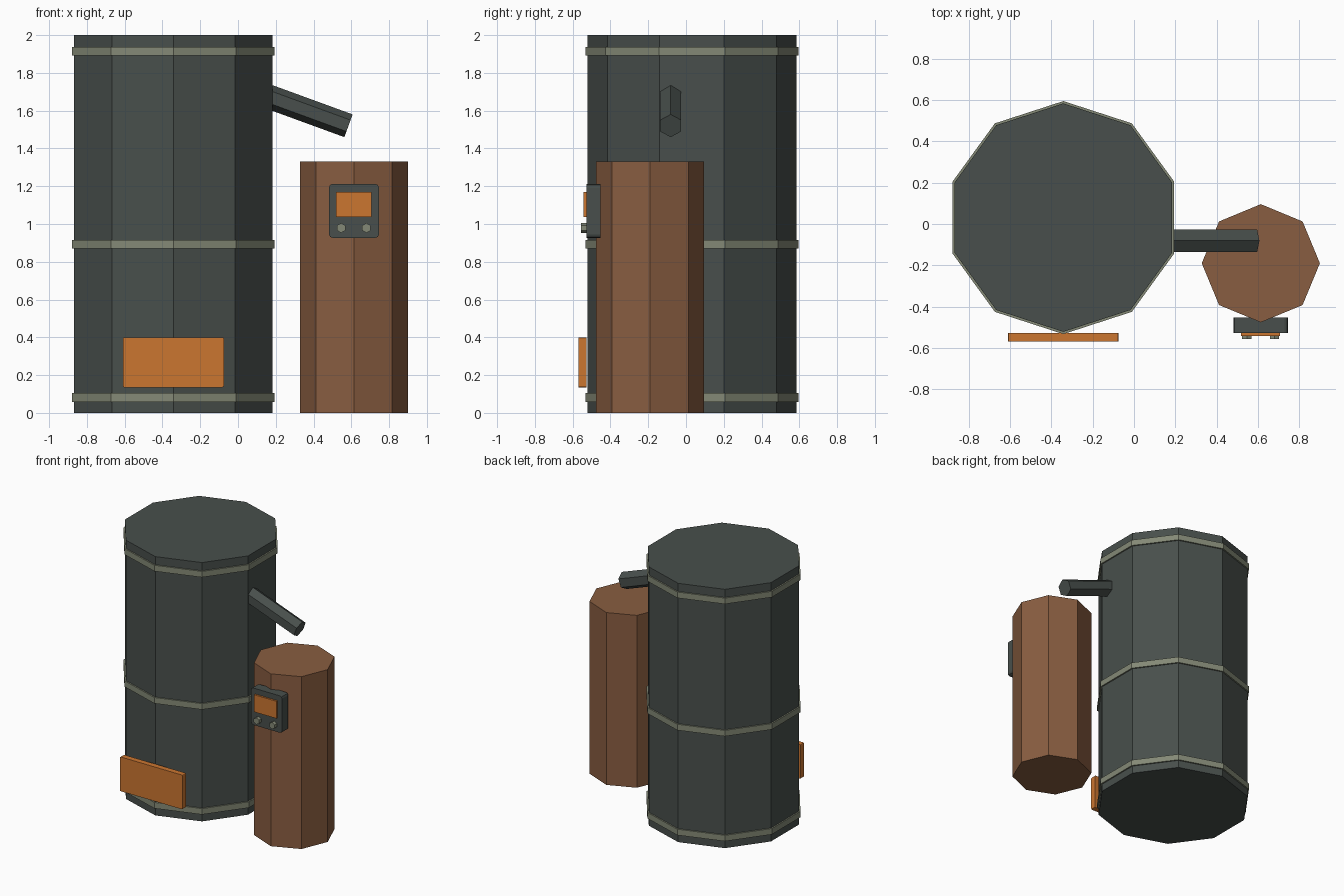
import bpy, bmesh, math
from mathutils import Matrix, Vector

if "Cube" in bpy.data.objects:
    bpy.data.objects.remove(bpy.data.objects["Cube"])


def material(name, rgb):
    m = bpy.data.materials.new(name)
    m.diffuse_color = (*rgb, 1)
    m.use_nodes = True
    m.node_tree.nodes["Principled BSDF"].inputs["Base Color"].default_value = m.diffuse_color
    return m


DARK = material("dark_metal", (0.065, 0.078, 0.072))
BROWN = material("brown_barrel", (0.25, 0.11, 0.052))
ORANGE = material("orange_paint", (0.60, 0.18, 0.03))
STEEL = material("pale_steel", (0.23, 0.25, 0.18))


def finish(name, bm, mat):
    bmesh.ops.recalc_face_normals(bm, faces=bm.faces)
    me = bpy.data.meshes.new(name)
    bm.to_mesh(me)
    bm.free()
    me.materials.append(mat)
    ob = bpy.data.objects.new(name, me)
    bpy.context.collection.objects.link(ob)
    return ob


def prism(name, sides, r, start, end, mat, spin=0.0):
    """Flat-sided cylinder between two points."""
    a, b = Vector(start), Vector(end)
    d = b - a
    bm = bmesh.new()
    bmesh.ops.create_cone(bm, cap_ends=True, segments=sides, radius1=r, radius2=r,
                          depth=d.length, matrix=Matrix.Rotation(spin, 4, 'Z'))
    rot = d.to_track_quat('Z', 'Y').to_matrix().to_4x4()
    bm.transform(Matrix.Translation((a + b) / 2) @ rot)
    return finish(name, bm, mat)


def plate(name, x, y, z, cut, mat):
    """Box with the four corners of its front outline bevelled."""
    bm = bmesh.new()
    bmesh.ops.create_cube(bm, size=1)
    size = [v[1] - v[0] for v in (x, y, z)]
    mid = [(v[0] + v[1]) / 2 for v in (x, y, z)]
    bm.transform(Matrix.Translation(mid) @ Matrix.Diagonal((*size, 1)))
    if cut:
        edges = [e for e in bm.edges
                 if abs(e.verts[0].co.y - e.verts[1].co.y) > 1e-4]
        bmesh.ops.bevel(bm, geom=edges, offset=cut, segments=2,
                        profile=0.5, affect='EDGES')
    return finish(name, bm, mat)


# Ten-sided tank with three hoops
TX, TY = -0.342, 0.031
prism("tank", 10, 0.553, (TX, TY, 0), (TX, TY, 2), DARK, math.pi / 10 * 0)
for label, z in (("lower", 0.058), ("middle", 0.869), ("upper", 1.891)):
    prism(f"{label}_hoop", 10, 0.564, (TX, TY, z), (TX, TY, z + 0.046), STEEL)

# Orange plate in front of the tank
plate("tank_plate", (-0.61, -0.075), (-0.57, -0.527), (0.135, 0.40), 0.008, ORANGE)

# Sloping six-sided spout
prism("spout", 6, 0.064, (0.155, -0.081, 1.677), (0.585, -0.081, 1.52), DARK)

# Eight-sided barrel
prism("barrel", 8, 0.286, (0.614, -0.19, 0), (0.614, -0.19, 1.332), BROWN)

# Control box with screen and two knobs
plate("control_box", (0.482, 0.746), (-0.528, -0.453), (0.927, 1.212), 0.018, DARK)
plate("control_screen", (0.518, 0.708), (-0.542, -0.52), (1.037, 1.17), 0, ORANGE)
for label, x in (("left", 0.546), ("right", 0.68)):
    prism(f"{label}_knob", 6, 0.026, (x, -0.52, 0.979), (x, -0.557, 0.979), STEEL)
